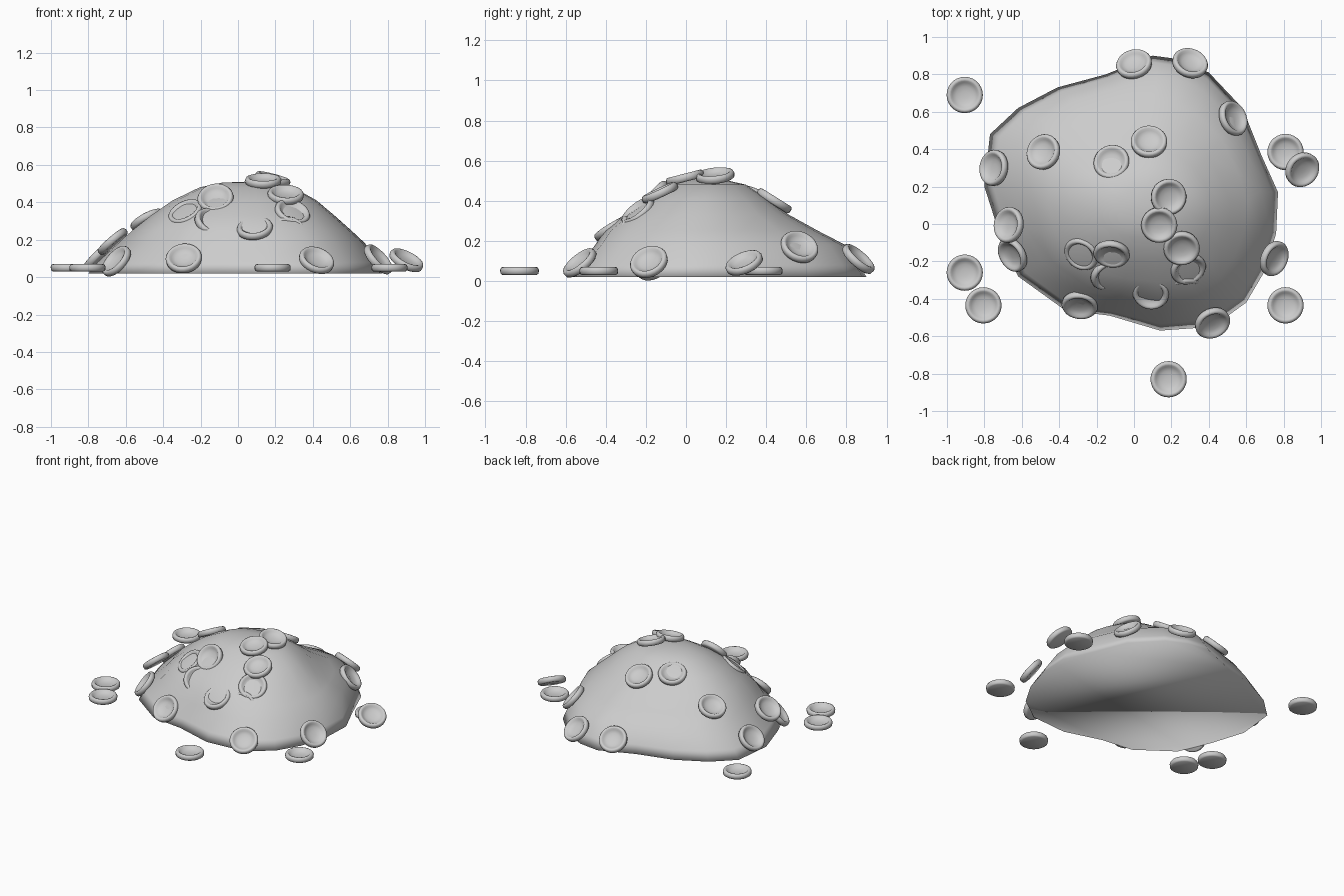
import bpy, bmesh, math
from mathutils import Vector

cube = bpy.data.objects.get("Cube")
if cube:
    bpy.data.objects.remove(cube, do_unlink=True)

grey = bpy.data.materials.new("plain grey")
grey.use_nodes = True
colour = (0.6, 0.6, 0.6, 1)
grey.diffuse_color = colour
grey.node_tree.nodes["Principled BSDF"].inputs["Base Color"].default_value = colour


def finish(bm, name):
    bmesh.ops.recalc_face_normals(bm, faces=bm.faces)
    for f in bm.faces:
        f.smooth = True
    mesh = bpy.data.meshes.new(name)
    bm.to_mesh(mesh)
    bm.free()
    mesh.materials.append(grey)
    return mesh


def place(name, mesh):
    obj = bpy.data.objects.new(name, mesh)
    bpy.context.collection.objects.link(obj)
    return obj


def bridge(bm, low, high):
    n = len(low)
    for i in range(n):
        j = (i + 1) % n
        bm.faces.new((low[i], low[j], high[j], high[i]))


# Mound: irregular outline lofted through rings that round off towards the top
outline = [(-.77, .48), (-.8, .2), (-.72, -.05), (-.62, -.28), (-.37, -.46),
           (-.13, -.49), (.14, -.57), (.42, -.55), (.6, -.42), (.7, -.25),
           (.76, -.05), (.77, .17), (.68, .37), (.58, .62), (.4, .81),
           (.25, .88), (.1, .9), (-.15, .8), (-.41, .73), (-.62, .62)]
# each ring: height, centre x, centre y, half width, half depth
rings = [(.02, -.015, .165, .785, .735), (.08, -.005, .165, .745, .7),
         (.18, .02, .17, .66, .625), (.25, .02, .125, .585, .535),
         (.33, .025, .1, .49, .415), (.41, .035, .1, .385, .305),
         (.48, .045, .11, .25, .19), (.505, .035, .1, .12, .09)]
bm = bmesh.new()
loops = []
for level, (z, cx, cy, w, d) in enumerate(rings):
    loop = []
    for x, y in outline:
        p = Vector(((x + .015) / .785, (y - .165) / .735))
        p = p.lerp(p.normalized(), level / len(rings))
        loop.append(bm.verts.new((cx + w * p.x, cy + d * p.y, z)))
    loops.append(loop)
for low, high in zip(loops, loops[1:]):
    bridge(bm, low, high)
apex = bm.verts.new((.035, .1, .51))
for a, b in zip(loops[-1], loops[-1][1:] + loops[-1][:1]):
    bm.faces.new((a, b, apex))
bm.faces.new(loops[0][::-1])
place("mound", finish(bm, "mound"))

# Disc: revolved profile with a rounded raised rim and a shallow dish
profile = [(.085, -.02), (.095, -.013), (.097, .006), (.091, .017), (.083, .02),
           (.074, .017), (.066, .007), (.045, -.002), (.02, -.006)]
sides = 28
bm = bmesh.new()
loops = [[bm.verts.new((r * math.cos(math.tau * i / sides),
                        r * math.sin(math.tau * i / sides), z))
          for i in range(sides)] for r, z in profile]
for low, high in zip(loops, loops[1:]):
    bridge(bm, low, high)
bm.faces.new(loops[0][::-1])
bm.faces.new(loops[-1])
disc = finish(bm, "disc")


def add_disc(name, x, y, z, nx=0, ny=0):
    normal = Vector((nx, ny, math.sqrt(1 - nx * nx - ny * ny)))
    obj = place(name, disc)
    obj.location = (x, y, z)
    obj.rotation_mode = 'QUATERNION'
    obj.rotation_quaternion = Vector((0, 0, 1)).rotation_difference(normal)


# Discs around the foot of the mound
for spot in [(0, .855, .11, -.2, .66), (.3, .86, .11, .25, .64),
             (.53, .565, .17, .7, .3), (.75, -.185, .095, .7, -.3),
             (.42, -.53, .09, .3, -.6), (-.29, -.435, .1, -.1, -.74),
             (-.65, -.165, .085, -.68, -.4), (-.67, -.005, .19, -.65, .1),
             (-.75, .3, .11, -.7, .1)]:
    add_disc("foot_disc", *spot)

# Discs resting on or sunk into the slopes
for spot in [(-.485, .385, .305, -.45, .25), (.08, .44, .4, 0, .53),
             (-.12, .33, .43, -.2, .35), (.185, .145, .525, .25, -.1),
             (.135, -.005, .515, 0, -.25), (.255, -.13, .44, .05, -.42),
             (.29, -.24, .345, .3, -.6), (.27, -.325, .23, .1, -.94),
             (.09, -.37, .26, -.1, -.52), (-.12, -.16, .42, -.1, -.75),
             (-.14, -.27, .29, .4, -.62), (-.28, -.16, .345, -.38, -.52)]:
    add_disc("slope_disc", *spot)

# Loose discs lying around the mound, one leaning on another
for x, y in [(-.905, .69), (-.905, -.26), (-.805, -.435), (.185, -.83),
             (.81, -.435), (.81, .385)]:
    add_disc("loose_disc", x, y, .05)
add_disc("leaning_disc", .9, .29, .09, .42, -.35)
